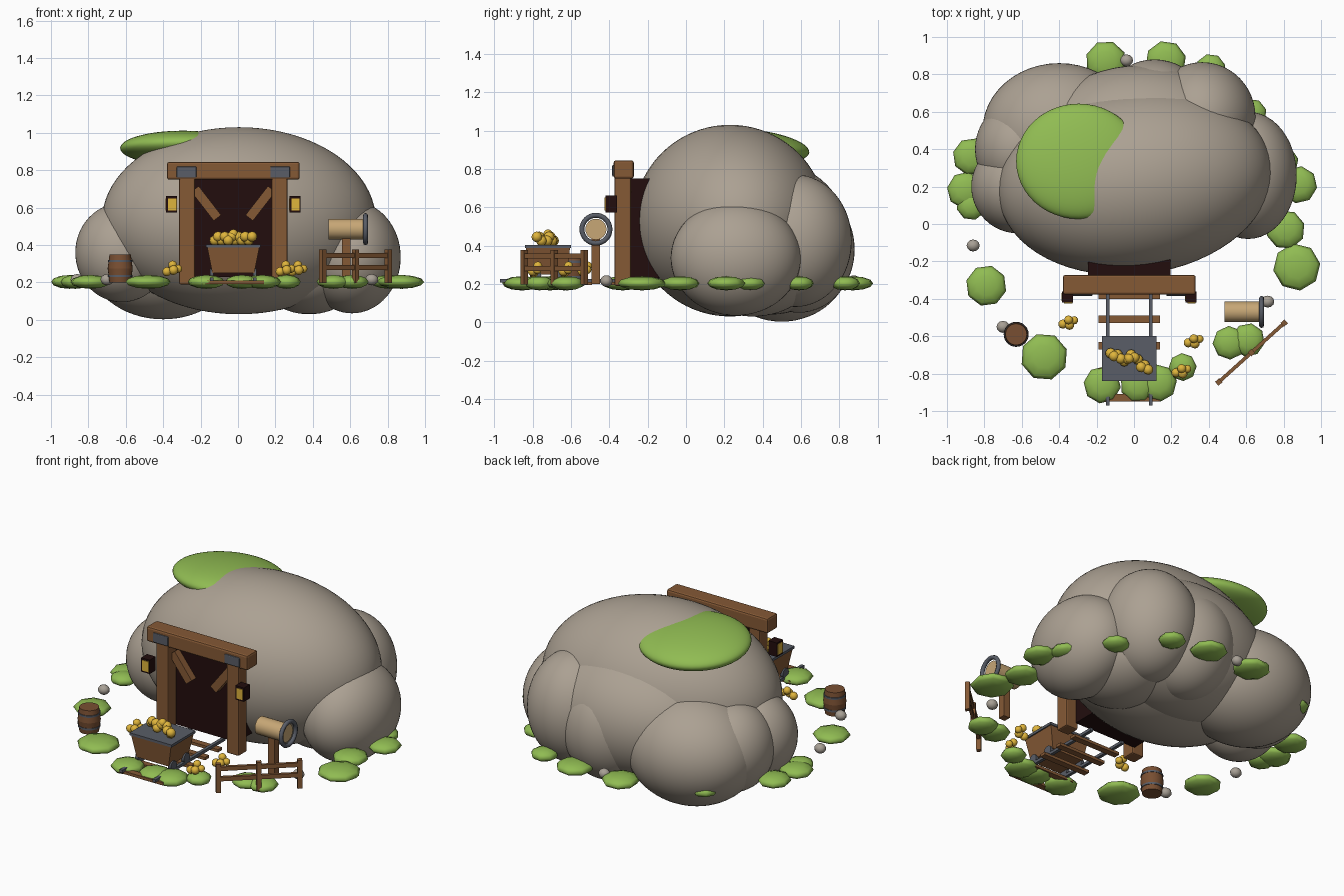
import bpy, math, random
from mathutils import Vector

cube = bpy.data.objects.get("Cube")
if cube:
    bpy.data.objects.remove(cube, do_unlink=True)
random.seed(4)


def material(name, r, g, b):
    m = bpy.data.materials.new(name)
    m.use_nodes = True
    m.diffuse_color = (r, g, b, 1)
    node = m.node_tree.nodes["Principled BSDF"]
    node.inputs["Base Color"].default_value = (r, g, b, 1)
    node.inputs["Roughness"].default_value = 0.9
    return m


ROCK = material("rock grey", .41, .355, .29)
GRASS = material("grass green", .28, .50, .085)
WOOD = material("brown wood", .235, .10, .036)
BARK = material("dark brown wood", .19, .078, .032)
TAN = material("tan wood", .57, .385, .18)
GOLD = material("gold", .74, .46, .045)
METAL = material("blue grey metal", .10, .11, .135)
DARK = material("dark opening", .016, .004, .004)
PEBBLE = material("pebble grey", .39, .35, .30)


def finish(name, mat, smooth=None):
    o = bpy.context.object
    o.name = name
    o.data.materials.append(mat)
    if smooth:
        bpy.ops.object.shade_smooth_by_angle(angle=math.radians(smooth))
    return o


def box(name, mat, loc, size, rot=(0, 0, 0), bevel=0.0):
    bpy.ops.mesh.primitive_cube_add(size=1, location=loc, rotation=rot)
    o = finish(name, mat)
    for v in o.data.vertices:
        v.co *= Vector(size)
    if bevel:
        mod = o.modifiers.new("bevel", 'BEVEL')
        mod.width = bevel
        mod.segments = 2
    return o


def blob(name, mat, loc, radii, rot=(0, 0, 0), seg=48, rings=32):
    bpy.ops.mesh.primitive_uv_sphere_add(segments=seg, ring_count=rings,
                                         location=loc, rotation=rot)
    o = finish(name, mat, 60)
    for v in o.data.vertices:
        v.co *= Vector(radii)
    return o


def rod(name, mat, loc, r1, r2, depth, rot=(0, 0, 0), sides=24):
    bpy.ops.mesh.primitive_cone_add(vertices=sides, radius1=r1, radius2=r2, depth=depth,
                                    location=loc, rotation=rot)
    return finish(name, mat, 40)


def beam(name, mat, a, b, width, depth):
    """Square beam between two points."""
    a, b = Vector(a), Vector(b)
    rot = (b - a).to_track_quat('Z', 'Y').to_euler()
    return box(name, mat, (a + b) / 2, (width, depth, (b - a).length), rot)


# Hill: overlapping smooth boulders
blob("hill_main", ROCK, (.005, .23, .53), (.735, .5, .5), (0, 0, math.radians(7)), 64, 40)
for name, loc, radii in [
        ("hill_rear", (.05, .44, .44), (.58, .41, .4)),
        ("hill_right", (.61, .26, .335), (.26, .34, .30)),
        ("hill_back_right", (.365, .57, .425), (.285, .295, .345)),
        ("hill_back", (.11, .59, .38), (.29, .29, .33)),
        ("hill_back_left", (-.4, .5, .338), (.41, .36, .335)),
        ("hill_side_left", (-.61, .4, .36), (.24, .26, .27)),
        ("hill_left", (-.62, .2, .36), (.25, .25, .265)),
        ("hill_foot", (.38, .35, .29), (.3, .34, .26))]:
    blob(name, ROCK, loc, radii)
blob("moss_cap", GRASS, (-.295, .335, .918), (.335, .31, .088), (math.radians(-6), 0, 0))

# Mine entrance
CX = -.025
box("opening", DARK, (CX, -.21, .49), (.44, .16, .52))
box("lintel", WOOD, (CX, -.325, .797), (.71, .105, .095), bevel=.012)
for side, label in ((-1, "right"), (1, "left")):
    def x(offset):
        return CX + side * offset
    box("post_" + label, WOOD, (x(.247), -.33, .49), (.085, .085, .6), bevel=.008)
    box("lintel_plate_" + label, METAL, (x(.25), -.375, .79), (.105, .02, .06), bevel=.005)
    beam("brace_" + label, WOOD, (x(.205), -.31, .70), (x(.085), -.31, .545), .05, .05)
    # Lantern hung outside each post, glazed on its front and right
    lx = x(.33)
    box("lantern_" + label, DARK, (lx, -.39, .617), (.06, .06, .088))
    box("lantern_glass_" + label, GOLD, (lx + .003, -.421, .617), (.044, .008, .066))
    box("lantern_side_glass_" + label, GOLD, (lx - .031, -.39, .617), (.004, .044, .066))

# Track
for y in (-.38, -.51, -.65, -.79, -.93):
    box("sleeper", WOOD, (CX, y, .202), (.33, .04, .018))
for s in (-1, 1):
    box("rail", METAL, (CX + s * .115, -.62, .217), (.02, .7, .018))

# Mine cart: tapered tub with metal top and wheels
CY = -.72
tub = box("cart_tub", WOOD, (CX, CY, .32), (.28, .23, .14))
for v in tub.data.vertices:
    if v.co.z < 0:
        v.co.x *= .8
        v.co.y *= .86
box("cart_rim", METAL, (CX, CY, .395), (.293, .24, .016))
turn = (0, math.pi / 2, 0)
for sx in (-1, 1):
    for sy in (-1, 1):
        rod("cart_wheel", METAL, (CX + sx * .115, CY + sy * .065, .245), .03, .03, .02,
            turn, 16)


# Gold nuggets
def nugget(x, y, z, r):
    bpy.ops.mesh.primitive_ico_sphere_add(subdivisions=2, radius=r, location=(x, y, z))
    finish("gold_nugget", GOLD, 30)


for i in range(12):
    t = i / 11
    nugget(CX - .1 + .2 * t, CY + .045 - .09 * t + random.uniform(-.03, .03),
           .425 + (.02 if i % 2 else 0), .028)
nugget(CX, CY, .46, .025)
for px, py in ((-.35, -.525), (.32, -.625), (.255, -.785)):
    for dx, dy, dz, r in ((-.03, -.01, .25, .025), (.005, -.015, .258, .026),
                          (.03, .01, .265, .022), (0, .012, .285, .024)):
        nugget(px + dx, py + dy, dz + .008, r)

# Barrel: two mirrored tapered halves with hoops
rod("barrel_bottom", BARK, (-.63, -.59, .2375), .057, .067, .075)
rod("barrel_top", BARK, (-.63, -.59, .3125), .067, .057, .075)
for z in (.235, .315):
    rod("barrel_hoop", METAL, (-.63, -.59, z), .065, .065, .012)

# Tan drum on a post with a metal hoop
box("drum_post", WOOD, (.578, -.47, .32), (.045, .045, .24))
rod("drum", TAN, (.58, -.47, .485), .055, .055, .19, turn)
bpy.ops.mesh.primitive_torus_add(major_radius=.073, minor_radius=.013, major_segments=32,
                                 minor_segments=8, location=(.682, -.47, .485), rotation=turn)
finish("drum_hoop", METAL, 60)

# Fence
start, end = Vector((.453, -.845, 0)), Vector((.803, -.53, 0))
angle = math.atan2(end.y - start.y, end.x - start.x)
for t in (0, .5, 1):
    p = start.lerp(end, t)
    box("fence_post", WOOD, (p.x, p.y, .287), (.028, .028, .18), (0, 0, angle))
for z in (.28, .345):
    p = start.lerp(end, .5)
    box("fence_rail", WOOD, (p.x, p.y, z), ((end - start).length, .019, .026), (0, 0, angle))

# Grass clumps round the foot
for gx, gy, r in [
        (-.79, -.33, .11), (-.48, -.71, .127), (-.17, -.86, .1), (.02, -.86, .095),
        (.13, -.85, .1), (.26, -.765, .075), (.51, -.635, .09), (.61, -.62, .09),
        (.87, -.23, .127), (.81, -.03, .105), (.88, .21, .1), (.79, .33, .09),
        (.63, .59, .08), (.41, .83, .08), (.17, .87, .11), (-.15, .87, .11),
        (-.62, .7, .08), (-.87, .36, .1), (-.9, .18, .1), (-.87, .1, .08)]:
    blob("grass_clump", GRASS, (gx, gy, .203), (r, r, .037),
         (0, 0, random.uniform(0, 3)), 8, 6)

# Pebbles
for px, py in ((-.7, -.55), (-.86, -.115), (.715, -.415), (-.04, .875)):
    blob("pebble", PEBBLE, (px, py, .215), (.035, .032, .03), (0, 0, 0), 12, 8)
